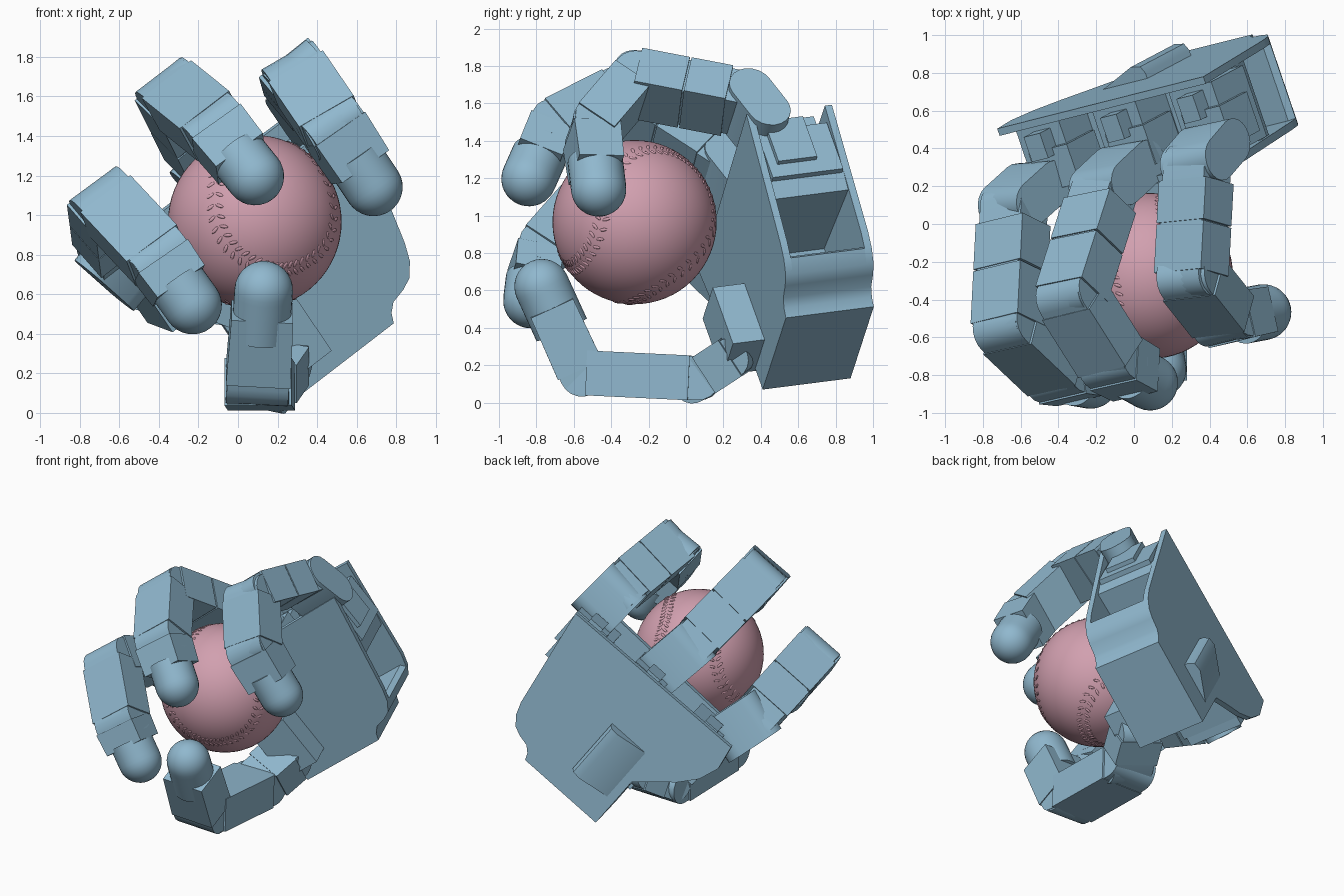
import bpy, bmesh, math
from math import pi, sin, cos, radians
from mathutils import Vector, Matrix

cube = bpy.data.objects.get("Cube")
if cube:
    bpy.data.objects.remove(cube)


def material(name, rgb):
    m = bpy.data.materials.new(name)
    m.use_nodes = True
    m.diffuse_color = (*rgb, 1)
    m.node_tree.nodes["Principled BSDF"].inputs["Base Color"].default_value = (*rgb, 1)
    return m


BLUE = material("steel_blue", (0.28, 0.48, 0.62))
PINK = material("dusty_pink", (0.64, 0.35, 0.43))

# Hand frame: across the palm, towards the fingers, out of the back of the hand
CORNER = Vector((0.29, 0.41, 0.07))
ACROSS = Vector((0.777, 0.194, 0.598)).normalized()
BACK = Vector((-0.32, 0.94, 0.12)).normalized()
ALONG = ACROSS.cross(BACK).normalized()


def hand(a, b, n):
    return CORNER + ACROSS * a + ALONG * b + BACK * n


def finish(name, bm, mat, bevel=0.0):
    if bevel:
        sharp = [e for e in bm.edges if len(e.link_faces) == 2 and e.calc_face_angle(0) > radians(50)]
        bmesh.ops.bevel(bm, geom=sharp, offset=bevel, segments=1, affect='EDGES', clamp_overlap=True)
    bmesh.ops.recalc_face_normals(bm, faces=bm.faces[:])
    mesh = bpy.data.meshes.new(name)
    bm.to_mesh(mesh)
    bm.free()
    mesh.materials.append(mat)
    mesh.shade_smooth()
    mesh.set_sharp_from_angle(angle=radians(35))
    obj = bpy.data.objects.new(name, mesh)
    bpy.context.scene.collection.objects.link(obj)


def loft(name, ring0, ring1, bevel=0.0):
    """Closed solid between two matching outlines."""
    bm = bmesh.new()
    r0 = [bm.verts.new(p) for p in ring0]
    r1 = [bm.verts.new(p) for p in ring1]
    bm.faces.new(r0)
    bm.faces.new(r1[::-1])
    for i in range(len(r0)):
        j = (i + 1) % len(r0)
        bm.faces.new((r0[i], r0[j], r1[j], r1[i]))
    finish(name, bm, BLUE, bevel)


def prism(name, outline, n0, n1, bevel=0.0):
    loft(name, [hand(a, b, n0) for a, b in outline],
         [hand(a, b, n1) for a, b in outline], bevel)


def block(name, a0, a1, b0, b1, n0, n1, bevel=0.0):
    prism(name, [(a0, b0), (a1, b0), (a1, b1), (a0, b1)], n0, n1, bevel)


def frame(p, q, axis):
    d = (q - p).normalized()
    side = (axis - d * axis.dot(d)).normalized()
    return d, side, d.cross(side), (q - p).length


def link(name, p, q, axis, width, thick):
    """Bar with round ends, pivoting about the side axis."""
    d, side, up, length = frame(p, q, axis)
    r = thick / 2
    pts = []
    for centre, start in ((q, -pi / 2), (p, pi / 2)):
        for i in range(11):
            t = start + pi * i / 10
            pts.append(centre + d * r * cos(t) + up * r * sin(t))
    loft(name, [v - side * width / 2 for v in pts], [v + side * width / 2 for v in pts])


def shell(name, p, q, axis, width, thick, start, end, taper=1.0):
    """Bevelled cover around a link between two fractions of its length."""
    d, side, up, length = frame(p, q, axis)
    rings = []
    for f, s in ((start, 1.0), (end, taper)):
        c = p + d * length * f
        rings.append([c + side * width * s * x / 2 + up * thick * s * y / 2
                      for x, y in ((-1, -1), (1, -1), (1, 1), (-1, 1))])
    loft(name, *rings, bevel=0.018)


def fingertip(name, p, q, radius):
    """Round-ended cylinder finishing at q."""
    d = (q - p).normalized()
    length = (q - p).length * 0.5
    bm = bmesh.new()
    bmesh.ops.create_uvsphere(bm, u_segments=32, v_segments=16, radius=radius)
    # Turn the lower half of the sphere into a straight barrel
    for v in bm.verts:
        if v.co.z < -0.001:
            flat = Vector((v.co.x, v.co.y, 0))
            if v.co.z > -radius * 0.99:
                flat = flat.normalized() * radius
            v.co = flat + Vector((0, 0, -length if v.co.z < -radius * 0.25 else v.co.z))
    bmesh.ops.remove_doubles(bm, verts=bm.verts[:], dist=0.0005)
    rot = d.to_track_quat('Z', 'Y').to_matrix().to_4x4()
    bm.transform(Matrix.Translation(q) @ rot)
    finish(name, bm, BLUE)


def end_section(name, j1, j2, tip, axis, width, thick):
    link(name + "_middle_core", j1, j2, axis, width * 0.92, thick * 0.97)
    shell(name + "_middle_cover", j1, j2, axis, width, thick, 0.08, 0.95)
    link(name + "_tip_pivot", j2, j2.lerp(tip, 0.2), axis, width * 0.92, thick)
    mount_end = 1 - 0.12 / (tip - j2).length
    shell(name + "_tip_mount", j2, tip, axis, width * 0.96, thick * 1.08, 0.05, mount_end, 0.96)
    fingertip(name + "_tip", j2, tip, 0.148)


def finger(name, base, k, j1, j2, tip, width=0.32, thick=0.235):
    link(name + "_knuckle", base, k, ACROSS, width, thick)
    link(name + "_lower_core", k, j1, ACROSS, width * 0.88, thick * 0.95)
    for part, s, e in (("rear", 0.17, 0.54), ("front", 0.555, 0.98)):
        shell(name + "_lower_cover_" + part, k, j1, ACROSS, width, thick, s, e)
    end_section(name, j1, j2, tip, ACROSS, width, thick)


# Palm: two plates with a notched wrist side and a flared thumb side
wrist_side = [(0, 0), (0.64, 0), (0.66, 0.05), (0.7, 0.09), (0.78, 0.11), (0.84, 0.14), (0.89, 0.21),
              (0.92, 0.3)]
prism("palm_back_plate", wrist_side + [(1.04, 1.06), (-0.35, 1.08), (-0.38, 0.9), (-0.33, 0.75),
                                       (-0.23, 0.62), (-0.12, 0.52), (0, 0.4)], 0.46, 0.5)
prism("palm_front_plate", wrist_side + [(1.08, 1.04), (-0.28, 1.0), (-0.26, 0.82), (-0.17, 0.66),
                                        (-0.08, 0.52), (0, 0.4)], 0, 0.04)

# Palm interior between the plates
prism("wrist_block", wrist_side[:7] + [(0.86, 0.24), (0, 0.24)], 0.03, 0.47)
prism("palm_crossbar", [(-0.26, 0.66), (0.95, 0.56), (0.98, 0.68), (-0.28, 0.72)], 0.03, 0.47)
for name, a in (("index", 0.88), ("middle", 0.36), ("ring", -0.16)):
    block(name + "_motor", a - 0.16, a + 0.13, 0.66, 0.97, 0.05, 0.45, 0.015)
    block(name + "_motor_cap", a - 0.1, a + 0.16, 0.74, 1.01, 0.1, 0.32, 0.015)
    block(name + "_motor_tab", a - 0.05, a + 0.06, 0.9, 1.07, 0.28, 0.42, 0.01)

# Thumb actuator: sloped housing through the back, mount on the palm side
housing = [(0.06, 0.03), (0.06, 0.5), (0.28, 0.58), (0.34, 0.57), (0.36, 0.53), (0.36, 0.03)]
loft("thumb_actuator", [hand(a, 0.2, n) for a, n in housing], [hand(a, 0.63, n) for a, n in housing])
block("thumb_mount", -0.02, 0.26, 0.14, 0.52, -0.18, 0.02, 0.03)

# Fingers
FINGERS = {
    "index": ((0.94, 1.04, 0.13), (0.93, 1.21, 0.08), (0.86, 1.49, -0.46), (0.8, 1.25, -0.76), (0.783, 0.887, -0.826)),
    "middle": ((0.35, 1.02, 0.13), (0.32, 1.23, 0.08), (0.29, 1.79, -0.36), (0.29, 1.63, -0.78), (0.278, 1.36, -0.975)),
    "ring": ((-0.28, 1.0, 0.15), (-0.33, 1.18, 0.1), (-0.33, 1.58, -0.47), (-0.34, 1.28, -0.83), (-0.355, 1.01, -0.94)),
}
for name, joints in FINGERS.items():
    finger(name + "_finger", *[hand(*j) for j in joints])

# Thumb, curling forward below the ball
SIDE = Vector((1, 0, 0))
THUMB = [Vector(p) for p in ((0.21, 0.27, 0.26), (0.12, 0.07, 0.13), (0.1, -0.56, 0.16), (0.13, -0.77, 0.62))]
link("thumb_root", THUMB[0], THUMB[1], SIDE, 0.28, 0.22)
shell("thumb_root_cover", THUMB[1], THUMB[0], SIDE, 0.31, 0.23, 0.35, 1.05)
end_section("thumb", *THUMB[1:], SIDE, 0.34, 0.24)

# Ball
CENTRE = Vector((0.085, -0.275, 0.965))
RADIUS = 0.439
bm = bmesh.new()
bmesh.ops.create_uvsphere(bm, u_segments=64, v_segments=32, radius=RADIUS)
bm.transform(Matrix.Translation(CENTRE))
finish("ball", bm, PINK)

# Raised stitches in pairs along the ball's curved seam
TURN = (Matrix.Rotation(radians(20), 3, 'Z') @ Matrix.Rotation(radians(-32), 3, 'X')
        @ Matrix.Rotation(pi, 3, 'Z'))


def seam(t):
    polar = pi / 2 - (pi / 2 - 0.42) * cos(t)
    lon = t / 2 + 0.42 * sin(2 * t)
    return TURN @ Vector((sin(polar) * cos(lon), sin(polar) * sin(lon), cos(polar)))


bm = bmesh.new()
COUNT = 108
for i in range(COUNT):
    t = 4 * pi * i / COUNT
    out = seam(t)
    fwd = (seam(t + 0.01) - seam(t - 0.01)).normalized()
    for s in (-1, 1):
        across = out.cross(fwd) * s
        stitch = (across + fwd * 0.5).normalized()
        basis = Matrix((stitch, out.cross(stitch), out)).transposed().to_4x4()
        spot = CENTRE + out * (RADIUS - 0.002) + across * 0.026
        bmesh.ops.create_icosphere(bm, subdivisions=2, radius=1, matrix=Matrix.Translation(spot)
                                   @ basis @ Matrix.Diagonal((0.024, 0.009, 0.006, 1)))
finish("ball_stitches", bm, PINK)
